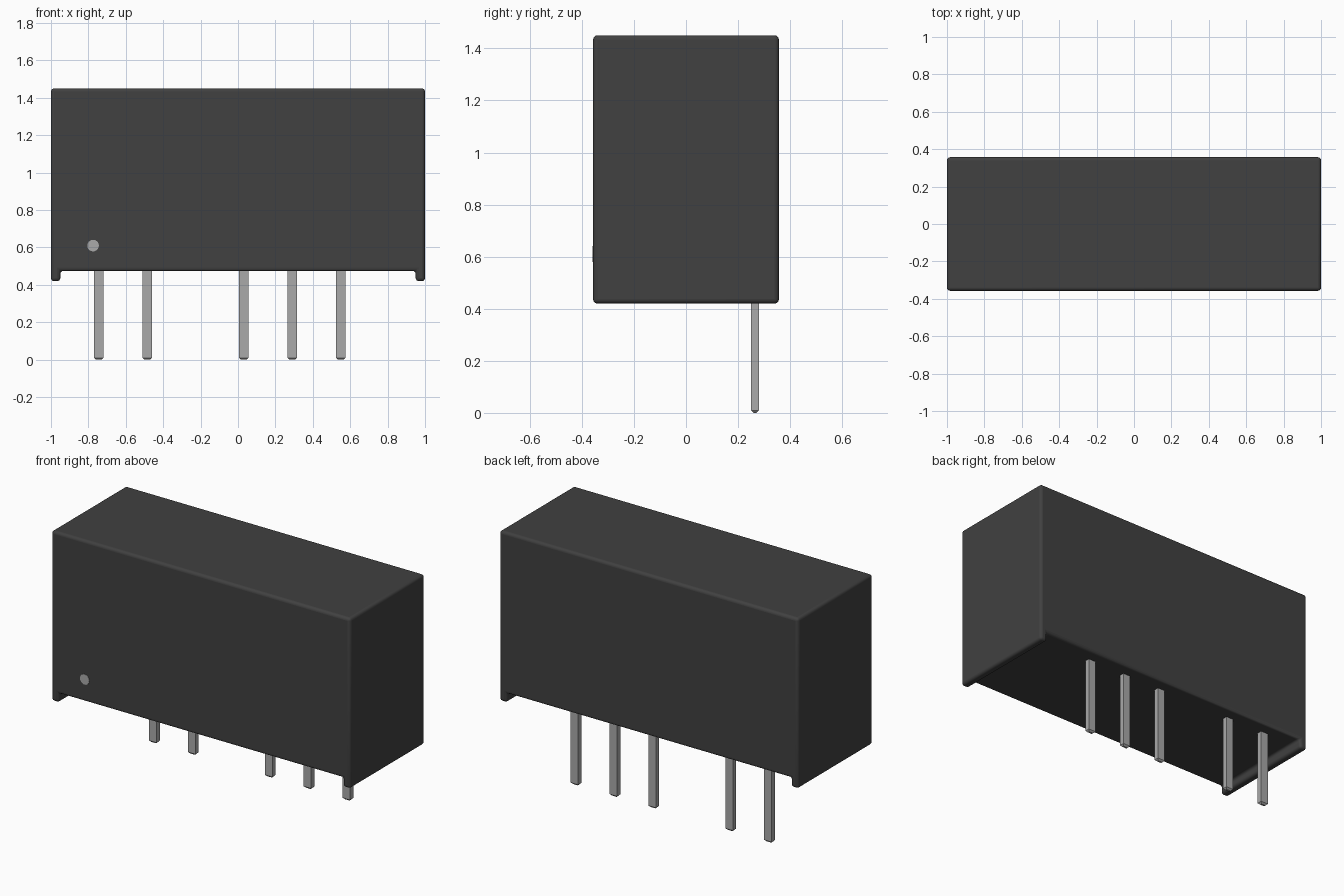
import bpy
import bmesh
from math import radians
from mathutils import Matrix

cube = bpy.data.objects.get("Cube")
if cube:
    bpy.data.objects.remove(cube, do_unlink=True)


def material(name, color):
    mat = bpy.data.materials.new(name)
    mat.use_nodes = True
    mat.diffuse_color = color
    mat.node_tree.nodes["Principled BSDF"].inputs["Base Color"].default_value = color
    return mat


def finish(name, bm, mat):
    bmesh.ops.recalc_face_normals(bm, faces=bm.faces)
    mesh = bpy.data.meshes.new(name)
    bm.to_mesh(mesh)
    bm.free()
    mesh.materials.append(mat)
    obj = bpy.data.objects.new(name, mesh)
    bpy.context.collection.objects.link(obj)
    return obj


black = material("black plastic", (0.052, 0.052, 0.052, 1))
metal = material("grey metal", (0.40, 0.40, 0.40, 1))

HALF_DEPTH = 0.357
FLOOR, FOOT, TOP = 0.475, 0.42, 1.45

# Case: front outline with a foot at each end, extruded front to back
half = [(0.95, FLOOR), (0.95, FOOT), (1, FOOT), (1, TOP)]
outline = half + [(-x, z) for x, z in reversed(half)]
bm = bmesh.new()
face = bm.faces.new([bm.verts.new((x, -HALF_DEPTH, z)) for x, z in outline])
ext = bmesh.ops.extrude_face_region(bm, geom=[face], use_keep_orig=True)
back = [v for v in ext["geom"] if isinstance(v, bmesh.types.BMVert)]
bmesh.ops.translate(bm, verts=back, vec=(0, 2 * HALF_DEPTH, 0))
case = finish("case", bm, black)
bevel = case.modifiers.new("rounded edges", "BEVEL")
bevel.width = 0.017
bevel.segments = 4
bpy.context.view_layer.objects.active = case
case.select_set(True)
bpy.ops.object.shade_smooth_by_angle(angle=radians(35))

# Pin-one marker: thin disc on the front
bm = bmesh.new()
bmesh.ops.create_cone(bm, cap_ends=True, segments=32, radius1=0.031,
                      radius2=0.031, depth=0.004,
                      matrix=Matrix.Translation((-0.775, -HALF_DEPTH, 0.61))
                      @ Matrix.Rotation(radians(90), 4, "X"))
finish("marker_dot", bm, metal)

# Pins: flat bars with a chamfered tip, along the back of the underside
for i, x in enumerate((-0.745, -0.485, 0.03, 0.29, 0.55)):
    bm = bmesh.new()
    bmesh.ops.create_cube(bm, size=1, matrix=Matrix.Translation((x, 0.265, 0.25))
                          @ Matrix.Diagonal((0.05, 0.031, 0.5, 1)))
    tip = [e for e in bm.edges if all(v.co.z < 0.01 for v in e.verts)]
    bmesh.ops.bevel(bm, geom=tip, offset=0.01, segments=1, affect="EDGES")
    finish(f"pin_{i + 1}", bm, metal)
